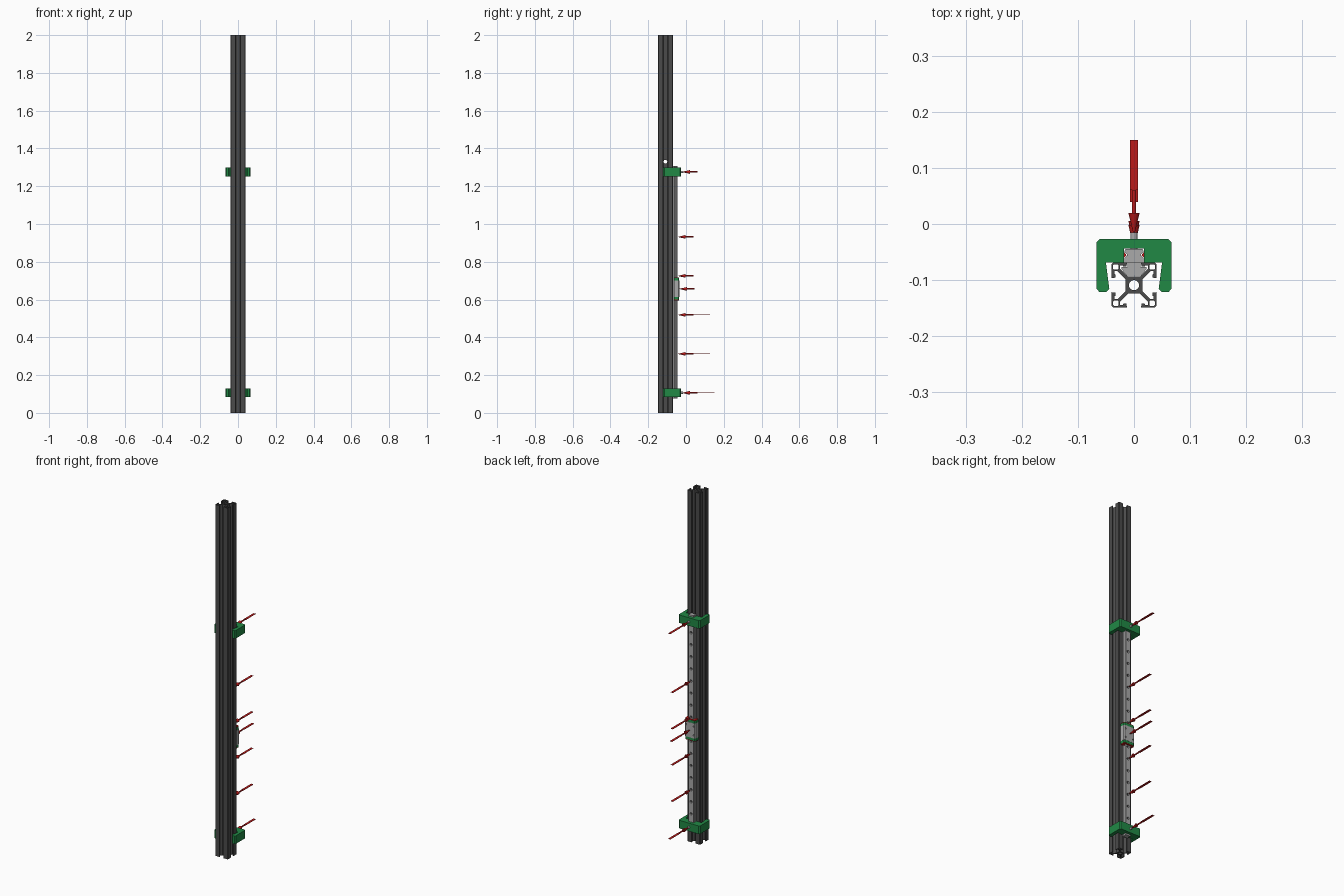
import bpy, bmesh
from math import sin, cos, pi
from mathutils import Matrix, Vector

if "Cube" in bpy.data.objects:
    bpy.data.objects.remove(bpy.data.objects["Cube"])


def material(name, rgb):
    m = bpy.data.materials.new(name)
    m.diffuse_color = (*rgb, 1)
    m.use_nodes = True
    m.node_tree.nodes["Principled BSDF"].inputs["Base Color"].default_value = m.diffuse_color
    return m


DARK = material("dark_metal", (0.07, 0.07, 0.07))
GREEN = material("green_plastic", (0.015, 0.25, 0.06))
RED = material("red", (0.5, 0.01, 0.01))
STEEL = material("steel", (0.4, 0.4, 0.4))
CY = -0.109                                     # extrusion centre in y
PITCH, FIRST, COUNT = 0.0688, 0.106, 18         # rail bolt spacing
HOLES = [FIRST + PITCH * i for i in range(COUNT)]


def add(name, mesh, mat):
    ob = bpy.data.objects.new(name, mesh)
    bpy.context.collection.objects.link(ob)
    if mat:
        mesh.materials.clear()
        mesh.materials.append(mat)
    return ob


def prism(name, loops, z0, z1, mat=None):
    """Extrude closed xy loops (outer first, then holes) from z0 to z1."""
    cu = bpy.data.curves.new(name, 'CURVE')
    cu.dimensions, cu.fill_mode, cu.extrude = '2D', 'BOTH', (z1 - z0) / 2
    for pts in loops:
        s = cu.splines.new('POLY')
        s.points.add(len(pts) - 1)
        for p, (x, y) in zip(s.points, pts):
            p.co = (x, y, 0, 1)
        s.use_cyclic_u = True
    tmp = bpy.data.objects.new(name + "_curve", cu)
    bpy.context.collection.objects.link(tmp)
    dg = bpy.context.evaluated_depsgraph_get()
    mesh = bpy.data.meshes.new_from_object(tmp.evaluated_get(dg))
    bpy.data.objects.remove(tmp)
    bm = bmesh.new()
    bm.from_mesh(mesh)
    bmesh.ops.remove_doubles(bm, verts=bm.verts, dist=1e-5)
    bmesh.ops.recalc_face_normals(bm, faces=bm.faces)
    bmesh.ops.translate(bm, verts=bm.verts, vec=(0, 0, (z0 + z1) / 2))
    for f in bm.faces:
        f.smooth = False
    bm.to_mesh(mesh)
    bm.free()
    return add(name, mesh, mat)


def cones(name, items, mat=None, axis='Y', seg=24):
    """Items: (centre, radius at low end, radius at high end, length) along the axis."""
    bm = bmesh.new()
    rot = Matrix.Rotation(-pi / 2, 4, 'X') if axis == 'Y' else Matrix.Rotation(pi / 2, 4, 'Y')
    for c, r1, r2, d in items:
        bmesh.ops.create_cone(bm, cap_ends=True, segments=seg, radius1=r1, radius2=r2,
                              depth=d, matrix=Matrix.Translation(Vector(c)) @ rot)
    mesh = bpy.data.meshes.new(name)
    for f in bm.faces:
        f.smooth = len(f.verts) == 4
    bm.to_mesh(mesh)
    bm.free()
    return add(name, mesh, mat)


def cut(ob, cutter):
    m = ob.modifiers.new("holes", 'BOOLEAN')
    m.operation, m.solver, m.object = 'DIFFERENCE', 'EXACT', cutter
    cutter.hide_render = True
    cutter.hide_set(True)


def mirrored(half):
    return half + [(-x, y) for x, y in reversed(half)]


# slotted extrusion: one octant, mirrored over the diagonal, turned four times
octant = [(.015, .0105), (.0295, .025), (.035, .025), (.035, .020), (.033, .019),
          (.033, .0135), (.04, .0125), (.04, .037)]
quarter = octant + [(y, x) for x, y in reversed(octant)]
pocket = [(.029, .0275), (.0355, .0275), (.037, .029), (.037, .0355), (.0355, .037),
          (.029, .037), (.0275, .0355), (.0275, .029)]


def turn(pts, k):
    c, s = round(cos(k * pi / 2)), round(sin(k * pi / 2))
    return [(c * x - s * y, s * x + c * y + CY) for x, y in pts]


outline = [p for k in range(4) for p in turn(quarter, k)]
bore = [(.009 * cos(2 * pi * i / 32), .009 * sin(2 * pi * i / 32) + CY) for i in range(32)]
post = prism("extrusion_post", [outline, bore] + [turn(pocket, k) for k in range(4)], 0, 2, DARK)
cut(post, cones("post_cross_hole", [((0, CY, 1.33), .01, .01, .2)], axis='X'))

# guide rail with waisted sides and counterbored holes
rail = prism("guide_rail", [mirrored([(.0165, -.069), (.0165, -.061), (.0125, -.057),
             (.0125, -.054), (.0165, -.050), (.0165, -.047), (.015, -.045)])], .075, 1.307, STEEL)
cut(rail, cones("rail_hole_cutter", [((0, -.050, z), .007, .007, .016) for z in HOLES]))
cones("rail_bolts", [((0, -.056, z), .006, .006, .008) for z in HOLES], DARK)

# slot nuts behind the rail
nut = mirrored([(.012, -.069), (.012, -.077), (.022, -.077), (.022, -.081), (.0125, -.092)])
for i, z in enumerate(HOLES):
    prism(f"slot_nut_{i}", [nut], z - .018, z + .018, STEEL)

# carriage: steel block, green end caps, red seals
def saddle(w, top, gap):
    return mirrored([(gap + .004, -.064), (w, -.064), (w, top - .005), (w - .005, top)][::-1]
                    + [(gap, -.060), (.0135 if gap < .018 else gap, -.0555), (gap, -.050), (gap, -.044)])


ZC = .657
block = prism("carriage_block", [saddle(.034, -.035, .0175)], ZC - .043, ZC + .043, STEEL)
spots = [(x, ZC + z) for x in (-.024, .024) for z in (-.025, .025)]
cut(block, cones("carriage_hole_cutter", [((x, -.037, z), .004, .004, .012) for x, z in spots]))
for side, s in (("lower", -1), ("upper", 1)):
    for part, a, b, w, top, mat in (("end_cap", .043, .057, .033, -.036, GREEN),
                                    ("seal", .057, .061, .032, -.037, RED)):
        z = sorted((ZC + s * a, ZC + s * b))
        prism(f"carriage_{part}_{side}", [saddle(w, top, .0175)], *z, mat)

# green clamps hooking around the post, each with a screw
clamp = mirrored([(.061, -.027), (.067, -.033), (.067, -.115), (.062, -.121), (.049, -.121),
                  (.044, -.116), (.050, -.069), (.018, -.069), (.018, -.044)])
for side, z in (("lower", HOLES[0]), ("upper", HOLES[-1])):
    prism(f"clamp_{side}", [clamp], z - .023, z + .023, GREEN)
    cones(f"clamp_screw_{side}", [((0, -.030, z), .006, .006, .03)], STEEL)

# red arrows pointing at the screws, with a blank tag behind each
for i, k in enumerate((0, 3, 6, 8, 9, 12, 17)):
    z = HOLES[k]
    tip = -.02 if k in (0, 17) else (-.035 if k == 8 else -.042)
    cones(f"arrow_{i}", [((0, tip + .02, z), .0005, .010, .04),
                         ((0, tip + .06, z), .004, .004, .042)], RED)
    y0, y1 = tip + .081, tip + .17
    prism(f"arrow_tag_{i}", [[(-.007, y0), (.007, y0), (.007, y1), (-.007, y1)]],
          z - .0008, z + .0008, RED)
